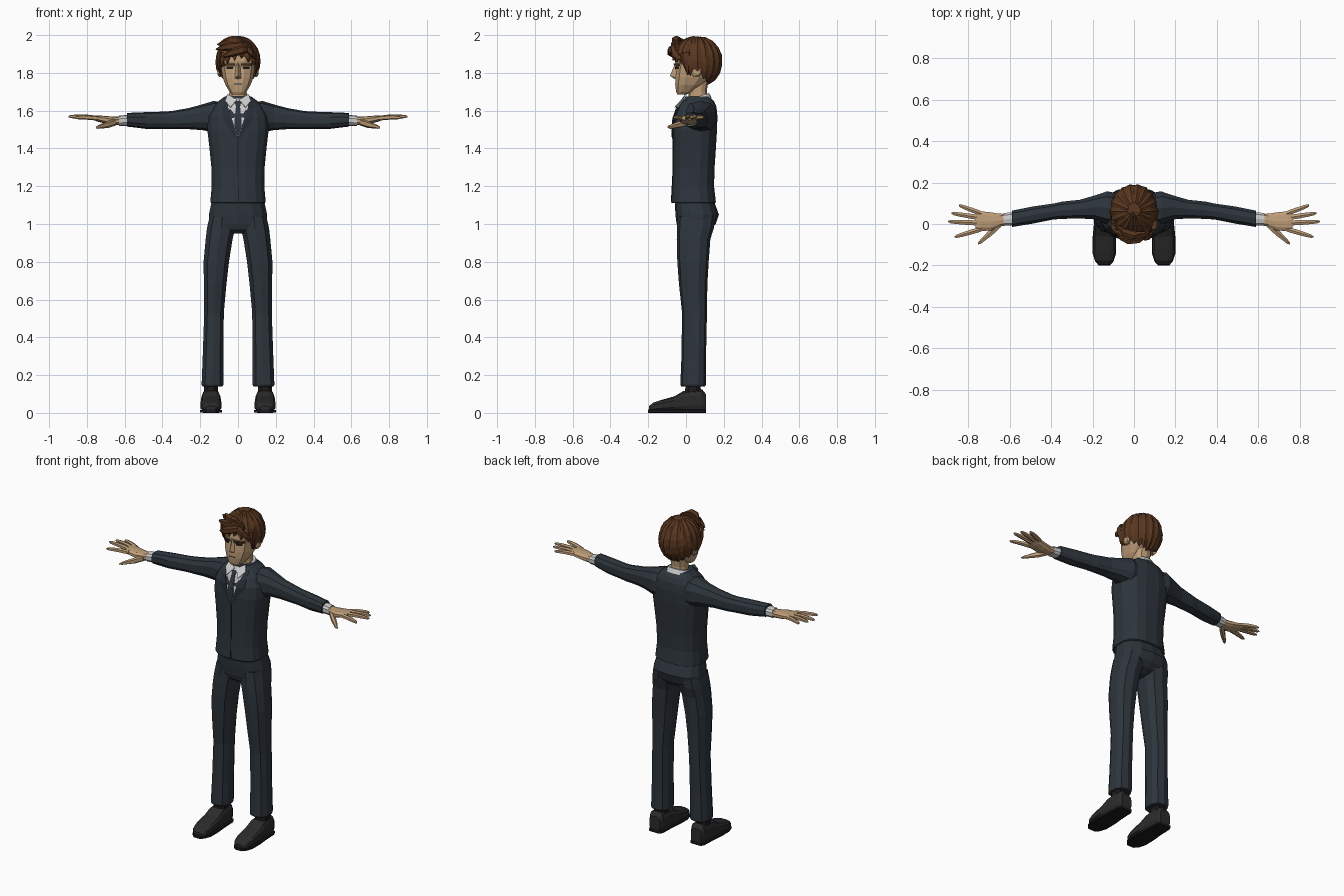
import bpy, bmesh, math, random
from mathutils import Vector
from mathutils.bvhtree import BVHTree

random.seed(4)


def mat(name, *rgb):
    m = bpy.data.materials.new(name)
    m.diffuse_color = (*rgb, 1)
    return m


SUIT = mat("suit", .026, .035, .045)
LAPEL = mat("lapel", .02, .027, .036)
SKIN = mat("skin", .52, .34, .19)
HAIR = mat("hair", .10, .038, .014)
WHITE = mat("shirt", .72, .72, .74)
SHOE = mat("shoe", .025, .024, .024)
DARK = mat("dark", .012, .01, .01)


def make(name, verts, faces, material, mirror=False):
    me = bpy.data.meshes.new(name)
    me.from_pydata(verts, [], faces)
    bm = bmesh.new()
    bm.from_mesh(me)
    bmesh.ops.recalc_face_normals(bm, faces=bm.faces)
    bm.to_mesh(me)
    bm.free()
    me.materials.append(material)
    ob = bpy.data.objects.new(name, me)
    bpy.context.collection.objects.link(ob)
    if mirror:
        ob.modifiers.new("mirror", 'MIRROR').use_mirror_merge = False
    return ob


def loft(name, rings, material, axis='z', n=12, e=.8, mirror=False, tilt=0):
    """Skin superellipse rings (x, y, z, ru, rv) stacked along an axis."""
    verts, faces = [], []
    for x, y, z, ru, rv in rings:
        for i in range(n):
            a = 2 * math.pi * (i + .5) / n
            c, s = math.cos(a), math.sin(a)
            u = ru * math.copysign(abs(c) ** e, c)
            v = rv * math.copysign(abs(s) ** e, s)
            off = {'z': (u, v, tilt * v), 'x': (tilt * v, u, v), 'y': (u, 0, v)}[axis]
            verts.append((x + off[0], y + off[1], z + off[2]))
    for r in range(len(rings) - 1):
        for i in range(n):
            j = (i + 1) % n
            faces.append((r*n + i, r*n + j, r*n + n + j, r*n + n + i))
    faces += [tuple(range(n)), tuple(range((len(rings) - 1) * n, len(rings) * n))]
    return make(name, verts, faces, material, mirror)


def span(rows):
    """(z, half width, y front, y back) -> loft rings."""
    return [(0, (f + b) / 2, z, w, (b - f) / 2) for z, w, f, b in rows]


def panel(name, target, rows, off, material, mirror=False, cols=4):
    """Thin sheet laid on the front of a target; rows are (z, x0, x1)."""
    me = target.data
    tree = BVHTree.FromPolygons([v.co for v in me.vertices], [p.vertices[:] for p in me.polygons])
    verts, y = [], 0
    for z, x0, x1 in rows:
        for i in range(cols + 1):
            x = x0 + (x1 - x0) * i / cols
            hit = tree.ray_cast(Vector((x, -1, z)), Vector((0, 1, 0)))[0]
            y = hit.y if hit else y
            verts.append((x, y - off, z))
    k = cols + 1
    faces = [(r*k + i, r*k + i + 1, r*k + k + i + 1, r*k + k + i)
             for r in range(len(rows) - 1) for i in range(cols)]
    ob = make(name, verts, faces, material, mirror)
    ob.modifiers.new("thickness", 'SOLIDIFY').thickness = .004
    return ob


# Jacket body
jacket = loft("jacket", span([
    (1.11, .143, -.075, .15), (1.115, .149, -.08, .16), (1.2, .141, -.074, .15),
    (1.3, .143, -.07, .153), (1.4, .153, -.07, .16), (1.5, .165, -.07, .166),
    (1.57, .16, -.064, .168), (1.62, .135, -.045, .163), (1.65, .105, -.025, .15),
    (1.675, .072, -.004, .125)]), SUIT, n=16, e=.75)

# Sleeves, cuffs
loft("sleeves", [
    (.07, .065, 1.56, .085, .085), (.13, .078, 1.568, .083, .083), (.19, .08, 1.565, .06, .068),
    (.26, .072, 1.558, .047, .056), (.35, .066, 1.55, .043, .048), (.39, .06, 1.549, .04, .046),
    (.49, .043, 1.548, .043, .044), (.588, .025, 1.552, .041, .036)], SUIT, 'x', 10, mirror=True)
loft("shirt_cuffs", [(.56, .027, 1.55, .033, .029), (.63, .022, 1.546, .032, .028)],
     WHITE, 'x', 10, mirror=True)

# Hands: palm, fingers, thumb
loft("palms", [(.61, .023, 1.545, .027, .023), (.65, .018, 1.546, .033, .022),
               (.69, .012, 1.55, .046, .021), (.74, .014, 1.558, .049, .017),
               (.765, .016, 1.562, .043, .012)], SKIN, 'x', 10, mirror=True)
for nm, y0, x1, y1, z1 in (("index", -.024, .865, -.062, 1.562), ("middle", .004, .897, .012, 1.568),
                           ("ring", .029, .88, .052, 1.567), ("little", .05, .845, .09, 1.562)):
    mid = [(.735 + (x1 - .735) * t, y0 + (y1 - y0) * t, 1.559 + (z1 - 1.559) * t + .004 * math.sin(3 * t),
            .0135 * s, .0125 * s) for t, s in ((0, 1), (.4, 1), (.75, .85), (.93, .65), (1, .25))]
    loft(nm + "_fingers", mid, SKIN, 'x', 6, mirror=True)
loft("thumbs", [(.645, .0, 1.54, .02, .018), (.685, -.035, 1.527, .022, .018),
                (.715, -.062, 1.52, .017, .014), (.738, -.083, 1.514, .014, .01),
                (.752, -.094, 1.511, .005, .004)], SKIN, 'x', 6, mirror=True)

# Trousers
loft("trouser_seat", span([(.95, .06, -.015, .09), (.97, .13, -.04, .13), (1.0, .158, -.05, .158),
                           (1.05, .157, -.056, .174), (1.13, .14, -.06, .145)]), SUIT, n=14)
loft("trouser_legs", [
    (.083, .055, 1.04, .07, .1), (.089, .05, .98, .078, .098), (.1, .04, .92, .074, .089),
    (.115, .037, .8, .07, .083), (.121, .038, .68, .062, .075), (.127, .045, .53, .054, .066),
    (.132, .041, .3, .057, .065), (.135, .038, .15, .06, .068), (.135, .038, .14, .055, .063)],
    SUIT, n=10, mirror=True)

# Shoes and socks
loft("socks", [(.143, .037, .09, .042, .048), (.143, .037, .18, .035, .038)], DARK, n=8, mirror=True)
loft("shoes", [(.143, y, h / 2 + .004, w, h / 2 - .003) for y, h, w in (
    (.105, .10, .036), (.085, .125, .046), (.03, .12, .05), (-.015, .115, .051), (-.06, .088, .055),
    (-.13, .068, .056), (-.175, .053, .045), (-.195, .035, .028))], SHOE, 'y', 12, .6, mirror=True)
loft("shoe_soles", [(.143, y, .009, w, .009) for y, w in (
    (.106, .038), (.09, .048), (.0, .052), (-.07, .059), (-.14, .059), (-.18, .046), (-.2, .028))],
    DARK, 'y', 8, .4, mirror=True)

# Shirt front, tie, lapels, collar, jacket closing seam
panel("shirt_front", jacket, [(1.665, -.06, .06), (1.62, -.054, .054), (1.55, -.03, .03),
                              (1.46, -.002, .002)], .003, WHITE)
panel("tie", jacket, [(1.65, -.017, .017), (1.625, -.011, .011), (1.56, -.017, .017),
                      (1.52, -.02, .02), (1.46, -.001, .001)], .009, SUIT)
panel("lapels", jacket, [(1.66, .06, .078), (1.61, .051, .085), (1.565, .035, .083),
                         (1.45, .0, .01)], .006, LAPEL, True)
panel("jacket_seam", jacket, [(1.45, -.002, .002), (1.3, -.002, .002), (1.12, .001, .005)], .002, DARK)
loft("collar_band", [(0, .058, 1.645, .077, .078), (0, .062, 1.675, .062, .06)],
     WHITE, tilt=.3, n=14)
make("collar_points", [(.006, -.022, 1.655), (.055, .0, 1.685), (.068, -.02, 1.65), (.04, -.058, 1.615)],
     [(0, 1, 2, 3)], WHITE, True).modifiers.new("thickness", 'SOLIDIFY').thickness = .005

# Neck and head
loft("neck", span([(1.62, .053, .01, .12), (1.70, .048, .015, .11), (1.78, .05, .02, .12)]), SKIN, n=10)
head = loft("head", span([
    (1.685, .03, -.046, .0), (1.70, .046, -.054, .04), (1.735, .068, -.058, .09),
    (1.775, .083, -.058, .13), (1.83, .092, -.053, .155), (1.86, .094, -.062, .165),
    (1.91, .093, -.055, .165), (1.96, .065, -.02, .13)]), SKIN, n=12, e=.75)
make("nose", [(0, -.058, 1.85), (0, -.085, 1.785), (-.017, -.055, 1.772), (.017, -.055, 1.772),
              (0, -.06, 1.768), (-.01, -.05, 1.85), (.01, -.05, 1.85)],
     [(0, 1, 2, 5), (0, 6, 3, 1), (1, 3, 4), (1, 4, 2)], SKIN)
loft("ears", [(.085, .05, 1.81, .02, .033), (.1, .055, 1.813, .026, .038),
              (.108, .06, 1.815, .018, .028)], SKIN, 'x', 8, mirror=True)
panel("eyebrows", head, [(1.85, .016, .072), (1.839, .014, .074)], .006, HAIR, True)
panel("eyes", head, [(1.834, .024, .06), (1.82, .027, .058)], .003, DARK, True)
panel("mouth", head, [(1.743, -.024, .024), (1.739, -.022, .022)], .002, LAPEL)

# Hair: ridged cap whose lower edge drops from forehead to nape
N, ROWS = 36, 8
verts, faces = [(0, .06, 1.99)], []
for i in range(N):
    a = 2 * math.pi * i / N                       # 0 = forehead
    back = (1 - math.cos(a)) / 2
    end = 76 + 72 * back ** .9 + (7 if i % 2 else -5) + random.uniform(-4, 4)
    if i in (7, 8, N - 8, N - 7):
        end += 14                                 # sideburns
    for r in range(1, ROWS + 1):
        p = math.radians(end * r / ROWS)
        k = (1.0 if i % 2 else .955) + random.uniform(-.012, .012)
        verts.append((.119 * k * math.sin(p) * math.sin(a), .06 - .135 * k * math.sin(p) * math.cos(a),
                      1.86 + .138 * (k if r > 1 else .99) * math.cos(p)))
for i in range(N):
    s, t = 1 + i * ROWS, 1 + (i + 1) % N * ROWS
    faces.append((0, s, t))
    faces += [(s + r, s + r + 1, t + r + 1, t + r) for r in range(ROWS - 1)]
hair = make("hair_cap", verts, faces, HAIR)
hair.modifiers.new("thickness", 'SOLIDIFY').thickness = .012

# Swept fringe and side locks
for k, (x0, z0, x1, z1, y1) in enumerate((
        (.07, 1.945, -.118, 1.925, -.02), (.06, 1.955, -.112, 1.95, .01), (.075, 1.93, -.085, 1.885, -.06),
        (.03, 1.94, .102, 1.87, -.025), (.04, 1.965, -.09, 1.965, .0))):
    pts = []
    for t, s in ((0, .4), (.3, 1), (.65, .9), (.88, .5), (1, .08)):
        x = x0 + (x1 - x0) * t
        y = -.045 * (1 - t) + y1 * t - .03 * math.sin(math.pi * t)
        pts.append((x, y, z0 + (z1 - z0) * t + .008 * math.sin(math.pi * t), .02 * s, .024 * s))
    loft("fringe_lock_%d" % k, pts, HAIR, 'x', 6)
loft("side_locks", [(.095, .0, 1.91, .017, .03), (.1, .0, 1.87, .013, .026), (.098, .005, 1.83, .009, .016),
                    (.093, .01, 1.79, .002, .004)], HAIR, n=6, mirror=True)
